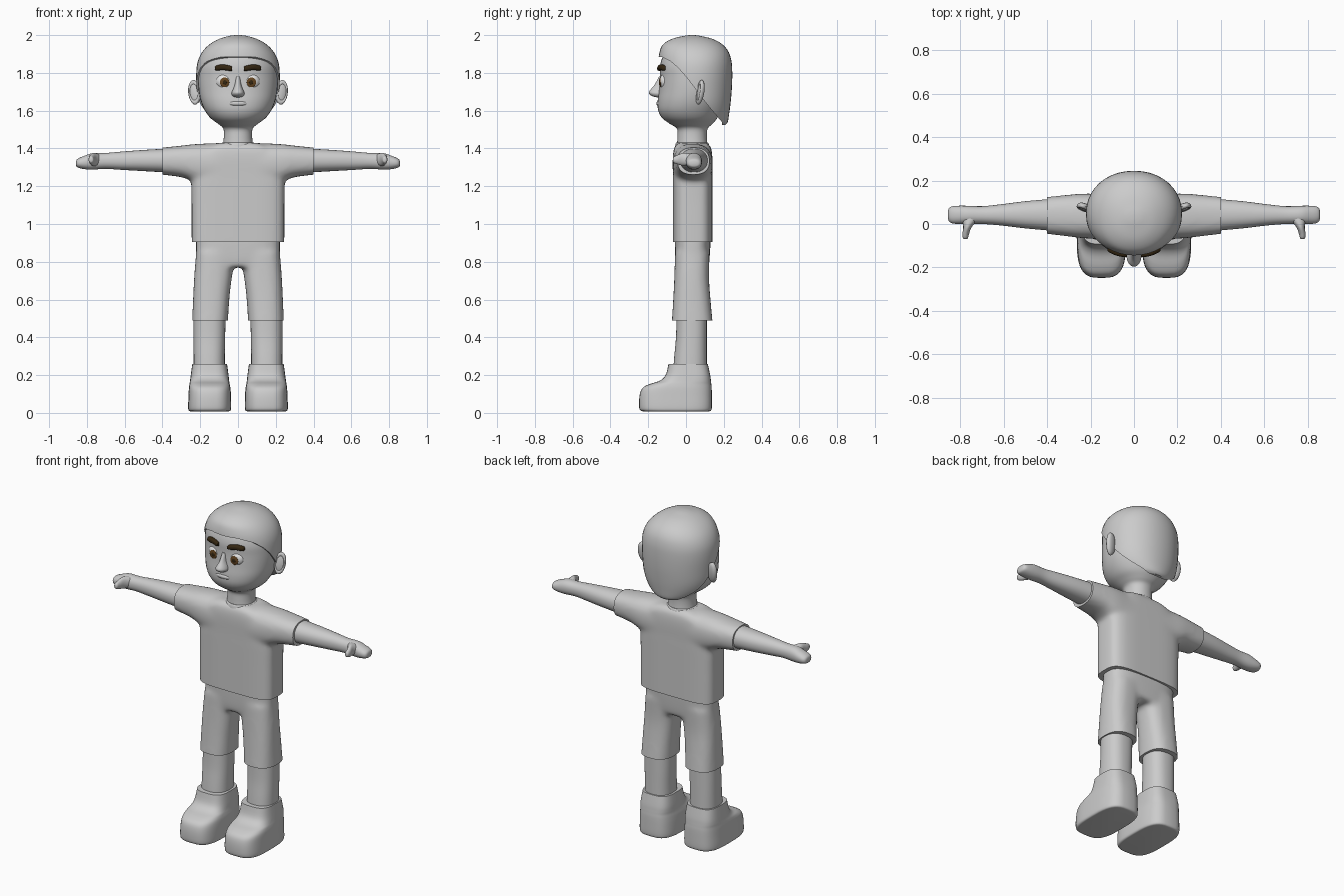
import bpy, bmesh, math
from mathutils import Vector

if "Cube" in bpy.data.objects:
    bpy.data.objects.remove(bpy.data.objects["Cube"])


def material(name, rgb):
    m = bpy.data.materials.new(name)
    m.use_nodes = True
    m.diffuse_color = (*rgb, 1)
    m.node_tree.nodes["Principled BSDF"].inputs["Base Color"].default_value = (*rgb, 1)
    return m


GREY = material("light grey", (0.6, 0.6, 0.6))
WHITE = material("eye white", (0.95, 0.95, 0.95))
BROWN = material("iris brown", (0.13, 0.06, 0.015))
DARK = material("dark brown", (0.035, 0.02, 0.006))


def activate(ob):
    bpy.ops.object.select_all(action="DESELECT")
    ob.select_set(True)
    bpy.context.view_layer.objects.active = ob


def smooth(ob, angle=40):
    activate(ob)
    bpy.ops.object.shade_smooth_by_angle(angle=math.radians(angle))
    return ob


def make(name, bm, mat):
    bmesh.ops.recalc_face_normals(bm, faces=bm.faces)
    me = bpy.data.meshes.new(name)
    bm.to_mesh(me)
    bm.free()
    me.materials.append(mat)
    ob = bpy.data.objects.new(name, me)
    bpy.context.collection.objects.link(ob)
    return smooth(ob)


def refine(rows, steps=4):
    """Catmull-Rom interpolation between the section rows."""
    rows = [Vector(r if len(r) == 5 else (r[0], -r[1], *r[1:])) for r in rows]
    out = []
    for i in range(len(rows) - 1):
        p0, p1, p2 = rows[max(i - 1, 0)], rows[i], rows[i + 1]
        p3 = rows[min(i + 2, len(rows) - 1)]
        for k in range(steps):
            t = k / steps
            out.append(0.5 * (2 * p1 + (p2 - p0) * t + (2 * p0 - 5 * p1 + 4 * p2 - p3) * t * t
                              + (3 * p1 - p0 - 3 * p2 + p3) * t ** 3))
    return out + [rows[-1]]


def loft(name, rows, axis="z", side=1, power=2.0, mat=GREY, count=40):
    """Skin of rounded sections; row = position, low/high of the two cross axes."""
    bm = bmesh.new()
    rings = []
    for t, a0, a1, b0, b1 in refine(rows):
        ring = []
        for k in range(count):
            c, s = math.cos(k * math.tau / count), math.sin(k * math.tau / count)
            a = (a0 + a1) / 2 + (a1 - a0) / 2 * math.copysign(abs(c) ** (2 / power), c)
            b = (b0 + b1) / 2 + (b1 - b0) / 2 * math.copysign(abs(s) ** (2 / power), s)
            p = {"x": (t, a, b), "y": (a, t, b), "z": (a, b, t)}[axis]
            ring.append(bm.verts.new((p[0] * side, p[1], p[2])))
        rings.append(ring)
    for lo, hi in zip(rings, rings[1:]):
        for k in range(count):
            n = (k + 1) % count
            bm.faces.new((lo[k], lo[n], hi[n], hi[k]))
    bm.faces.new(rings[0])
    bm.faces.new(rings[-1])
    return make(name, bm, mat)


def ball(name, loc, radii, mat=GREY, turn=(0, 0, 0)):
    bm = bmesh.new()
    bmesh.ops.create_uvsphere(bm, u_segments=32, v_segments=20, radius=1)
    ob = make(name, bm, mat)
    ob.location, ob.scale, ob.rotation_euler = loc, radii, turn
    return ob


def fuse(name, parts, cuts):
    """Blend parts into one garment, then trim straight hems."""
    activate(parts[0])
    for p in parts:
        p.select_set(True)
    bpy.ops.object.join()
    ob = bpy.context.object
    ob.name = name
    mod = ob.modifiers.new("blend", "REMESH")
    mod.mode, mod.voxel_size = "VOXEL", 0.012
    soft = ob.modifiers.new("soften", "SMOOTH")
    soft.factor, soft.iterations = 0.5, 12
    for m in ("blend", "soften"):
        bpy.ops.object.modifier_apply(modifier=m)
    bm = bmesh.new()
    bm.from_mesh(ob.data)
    for co, no in cuts:
        r = bmesh.ops.bisect_plane(bm, geom=bm.verts[:] + bm.edges[:] + bm.faces[:],
                                   plane_co=co, plane_no=no, clear_outer=True)
        edges = [e for e in r["geom_cut"] if isinstance(e, bmesh.types.BMEdge)]
        bmesh.ops.holes_fill(bm, edges=edges)
    bm.to_mesh(ob.data)
    bm.free()
    return smooth(ob)


SIDES = ((1, "left"), (-1, "right"))

# Shirt: torso blended with both sleeves
torso = loft("torso", [(.86, .245, -.07, .14), (1.1, .246, -.07, .14), (1.25, .245, -.07, .14),
                       (1.36, .22, -.07, .14), (1.41, .16, -.06, .13), (1.43, .1, -.04, .11)], power=4)
sleeve_rows = [(0, -.07, .14, 1.2, 1.43), (.15, -.07, .14, 1.2, 1.427), (.24, -.065, .14, 1.225, 1.422),
               (.3, -.058, .135, 1.248, 1.415), (.45, -.04, .12, 1.266, 1.4)]
sleeves = [loft("sleeve", sleeve_rows, "x", s, 2.5) for s, _ in SIDES]
fuse("shirt", [torso] + sleeves, [((0, 0, .905), (0, 0, -1)), ((.4, 0, 0), (1, 0, 0)), ((-.4, 0, 0), (-1, 0, 0))])
loft("collar", [(1.40, .1, -.06, .125), (1.425, .09, -.055, .12), (1.432, .082, -.05, .115)])

# Shorts: hips blended with both legs
hips = loft("hips", [(.77, .215, -.05, .115), (.82, .222, -.057, .125), (.94, .222, -.06, .132)], power=3)
leg_rows = [(.45, .055, .244, -.077, .144), (.6, .046, .238, -.068, .13),
            (.72, .032, .232, -.062, .122), (.85, .01, .222, -.058, .126)]
shorts_legs = [loft("shorts_leg", leg_rows, "z", s, 2.6) for s, _ in SIDES]
fuse("shorts", [hips] + shorts_legs, [((0, 0, .49), (0, 0, -1))])

for s, n in SIDES:
    # Lower leg and boot
    loft(n + "_leg", [(.2, .07, .235, -.07, .11), (.3, .07, .235, -.062, .11),
                      (.4, .068, .235, -.053, .11), (.52, .066, .235, -.05, .11)], "z", s, 2.4)
    loft(n + "_boot", [(.008, .05, .25, -.225, .12), (.012, .04, .26, -.24, .132), (.03, .036, .264, -.248, .137),
                       (.09, .037, .262, -.246, .137), (.13, .04, .26, -.232, .136), (.152, .044, .257, -.195, .134),
                       (.17, .047, .254, -.14, .132), (.2, .05, .25, -.108, .128),
                       (.258, .058, .242, -.093, .116)], "z", s, 3.2)
    # Arm with mitten hand and thumb
    loft(n + "_arm", [(.36, -.033, .117, 1.272, 1.4), (.5, -.02, .105, 1.28, 1.392), (.62, -.006, .09, 1.287, 1.383),
                      (.7, 0, .082, 1.292, 1.376), (.77, 0, .084, 1.288, 1.375), (.81, 0, .084, 1.29, 1.362),
                      (.84, .004, .081, 1.296, 1.35), (.854, .015, .07, 1.303, 1.34),
                      (.858, .035, .05, 1.315, 1.325)], "x", s, 2.2)
    loft(n + "_thumb", [(-.07, .776, .78, 1.338, 1.342), (-.066, .766, .788, 1.325, 1.355),
                        (-.045, .76, .791, 1.316, 1.365), (-.01, .745, .787, 1.308, 1.377),
                        (.04, .7, .8, 1.305, 1.37)], "y", s)

# Head and neck
loft("head", [(1.4, .082, -.05, .115), (1.46, .075, -.045, .11), (1.505, .078, -.048, .115),
              (1.53, .105, -.085, .14), (1.56, .145, -.125, .165), (1.6, .175, -.147, .185),
              (1.65, .196, -.15, .205), (1.71, .208, -.143, .22), (1.78, .212, -.138, .225),
              (1.84, .208, -.137, .225), (1.9, .185, -.115, .205), (1.95, .13, -.06, .15),
              (1.975, .05, 0, .08)], power=2.15)

# Hair: a slightly larger shell trimmed along the hairline
hair = loft("hair", [(1.525, .11, -.1, .21), (1.54, .15, -.12, .221), (1.58, .187, -.13, .228), (1.64, .21, -.14, .236),
                     (1.72, .219, -.15, .243), (1.8, .221, -.15, .245), (1.86, .213, -.147, .241),
                     (1.91, .19, -.14, .226), (1.95, .152, -.122, .194), (1.98, .1, -.075, .14),
                     (1.996, .045, -.01, .075), (2, .012, .02, .045)], power=2.1)
bm = bmesh.new()
hairline = [(-.3, 1.4), (-.3, 1.885), (-.13, 1.885), (-.08, 1.86), (-.04, 1.825), (0, 1.78),
            (.05, 1.715), (.11, 1.635), (.19, 1.54), (.205, 1.4)]
profile = bm.faces.new([bm.verts.new((-.4, y, z)) for y, z in hairline])
solid = bmesh.ops.extrude_face_region(bm, geom=[profile])
bmesh.ops.translate(bm, vec=(.8, 0, 0), verts=[v for v in solid["geom"] if isinstance(v, bmesh.types.BMVert)])
cutter = make("hairline_cutter", bm, GREY)
cutter.hide_render = True
trim = hair.modifiers.new("hairline", "BOOLEAN")
trim.operation, trim.object, trim.solver = "DIFFERENCE", cutter, "EXACT"
activate(hair)
bpy.ops.object.modifier_apply(modifier="hairline")
bpy.data.objects.remove(cutter)
smooth(hair)

# Nose and lips
loft("nose", [(1.67, .008, -.15, -.12), (1.676, .026, -.178, -.11), (1.69, .034, -.195, -.1), (1.705, .03, -.193, -.1),
              (1.735, .018, -.168, -.1), (1.78, .012, -.143, -.1)])
ball("lips", (0, -.135, 1.638), (.055, .022, .016))

for s, n in SIDES:
    # Ear with raised rim
    ball(n + "_ear", (s * .228, .078, 1.697), (.034, .016, .062), turn=(-.12, s * .15, s * .3))
    bpy.ops.mesh.primitive_torus_add(major_radius=1, minor_radius=.25, major_segments=32, minor_segments=10)
    rim = bpy.context.object
    rim.name = n + "_ear_rim"
    rim.data.materials.append(GREY)
    rim.location, rim.scale = (s * .232, .074, 1.697), (.026, .053, .04)
    rim.rotation_euler = (math.pi / 2 - .12, s * .15, s * .3)
    smooth(rim)
    # Eye, iris and pupil
    ball(n + "_eye", (s * .075, -.108, 1.755), (.043, .032, .042), WHITE, (0, 0, s * .25))
    ball(n + "_iris", (s * .071, -.137, 1.75), (.025, .005, .026), BROWN, (0, 0, s * .1))
    ball(n + "_pupil", (s * .07, -.141, 1.75), (.011, .003, .012), DARK, (0, 0, s * .1))
    # Eyebrow
    loft(n + "_eyebrow", [(.032, -.145, -.125, 1.818, 1.828), (.037, -.153, -.12, 1.81, 1.836),
                          (.08, -.146, -.11, 1.815, 1.845), (.115, -.13, -.09, 1.812, 1.838),
                          (.123, -.118, -.095, 1.818, 1.83)], "x", s, 2.6, DARK)
